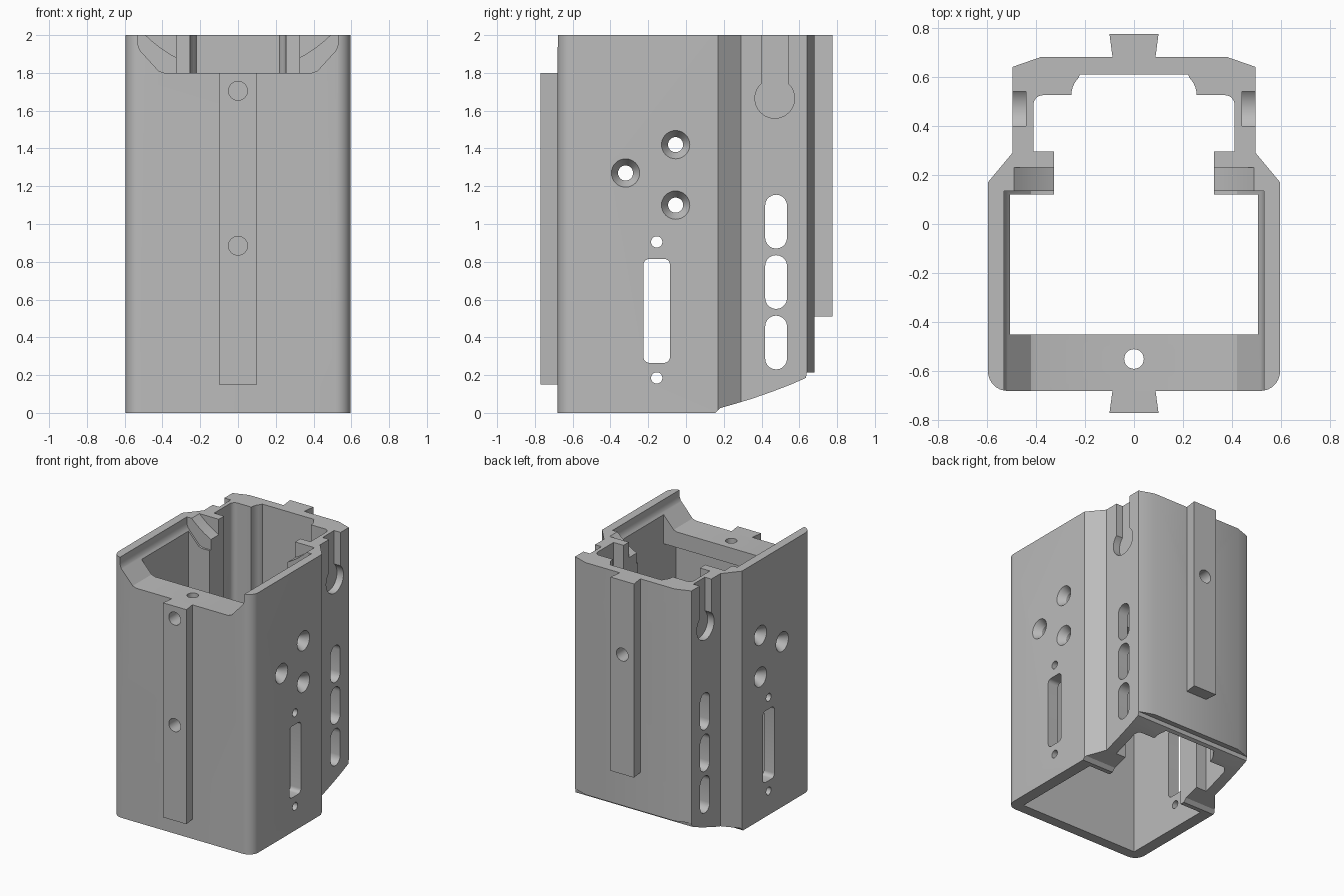
import bpy, bmesh
from math import sin, cos, radians

old = bpy.data.objects.get("Cube")
if old:
    bpy.data.objects.remove(old, do_unlink=True)

grey = bpy.data.materials.new("plain grey")
grey.use_nodes = True
COLOR = (0.5, 0.5, 0.5, 1)
grey.diffuse_color = COLOR
grey.node_tree.nodes["Principled BSDF"].inputs["Base Color"].default_value = COLOR


def arc(a, b, r, start, end, n=8):
    angles = [radians(start + (end - start) * i / n) for i in range(n + 1)]
    return [(a + r * cos(t), b + r * sin(t)) for t in angles]


def mirrored(half):
    return half + [(-x, y) for x, y in reversed(half)]


def slot(y, z0, z1, r, n=10):
    return arc(y, z1 - r, r, 0, 180, n) + arc(y, z0 + r, r, 180, 360, n)


def loft(name, loops):
    """Skin a list of matching 3D loops and cap both ends."""
    bm = bmesh.new()
    rings = [[bm.verts.new(p) for p in loop] for loop in loops]
    bm.faces.new(rings[0])
    bm.faces.new(rings[-1])
    n = len(rings[0])
    for a, b in zip(rings, rings[1:]):
        for i in range(n):
            j = (i + 1) % n
            bm.faces.new((a[i], a[j], b[j], b[i]))
    bmesh.ops.recalc_face_normals(bm, faces=bm.faces)
    mesh = bpy.data.meshes.new(name)
    bm.to_mesh(mesh)
    bm.free()
    mesh.materials.append(grey)
    ob = bpy.data.objects.new(name, mesh)
    bpy.context.collection.objects.link(ob)
    return ob


PLACE = {"x": lambda a, b, t: (t, a, b),
         "y": lambda a, b, t: (a, t, b),
         "z": lambda a, b, t: (a, b, t)}


def prism(name, pts, axis, lo, hi):
    return loft(name, [[PLACE[axis](a, b, t) for a, b in pts] for t in (lo, hi)])


def cut(targets, cutter):
    cutter.hide_render = True
    for ob in targets:
        mod = ob.modifiers.new("cut", "BOOLEAN")
        mod.operation = "DIFFERENCE"
        mod.solver = "EXACT"
        mod.object = cutter
        bpy.context.view_layer.objects.active = ob
        bpy.ops.object.modifier_apply(modifier=mod.name)
    bpy.data.objects.remove(cutter, do_unlink=True)


# Outer shell
outline = mirrored(arc(0.515, -0.6, 0.08, -90, 0) + [
    (0.595, 0.17), (0.495, 0.29), (0.495, 0.64), (0.38, 0.68)])
body = prism("housing_body", outline, "z", 0, 2)

# Dovetail rails on front and back
front_rail = prism("front_rail", mirrored([(0.1, -0.77), (0.085, -0.66)]), "z", 0.15, 1.8)
back_rail = prism("back_rail", mirrored([(0.085, 0.66), (0.1, 0.775)]), "z", 0.51, 2)

# Main pocket, leaving a shelf along the top of the front wall
cut([body], prism("pocket_cutter", [
    (-0.6, -0.1), (0.12, -0.1), (0.12, 2.1), (-0.45, 2.1), (-0.45, 1.68), (-0.6, 1.68)],
    "x", -0.505, 0.505))

# Narrower stepped cavity behind the lips
cavity = mirrored([(0.325, 0.08), (0.325, 0.295), (0.41, 0.295)]
                  + arc(0.37, 0.485, 0.04, 0, 90, 6) + [(0.255, 0.525)]
                  + arc(0.155, 0.525, 0.1, 10, 45, 4) + [(0.22, 0.61)])
cut([body], prism("cavity_cutter", cavity, "z", -0.1, 2.1))

# Wide notch across the front top edge
cut([body], prism("notch_cutter", mirrored([
    (0.39, 1.8), (0.42, 1.81), (0.52, 1.92), (0.53, 1.95), (0.53, 2.1)]),
    "y", -0.8, 0.135))

# Curved seat in the lips
cut([body], prism("seat_cutter", arc(0, 2.5, 0.7, 0, 360, 96)[:-1], "y", 0.1, 0.23))

# Swept-up underside at the back
cut([body], prism("underside_cutter", [
    (0.155, -0.1), (0.155, 0), (0.18, 0.025), (0.25, 0.045), (0.35, 0.075),
    (0.45, 0.11), (0.55, 0.148), (0.635, 0.185), (0.64, 0.215), (0.8, 0.215),
    (0.8, -0.1)], "x", -0.8, 0.8))

# Window, screw holes and vent slots through both sides
window = (arc(-0.115, 0.785, 0.03, 0, 90, 5) + arc(-0.195, 0.785, 0.03, 90, 180, 5)
          + arc(-0.195, 0.295, 0.03, 180, 270, 5) + arc(-0.115, 0.295, 0.03, 270, 360, 5))
cut([body], prism("window_cutter", window, "x", -0.8, 0.8))
for z in (0.185, 0.905):
    cut([body], prism("hole_cutter", arc(-0.155, z, 0.03, 0, 360, 24)[:-1], "x", -0.8, 0.8))
for z in (0.23, 0.55, 0.87):
    cut([body], prism("vent_cutter", slot(0.477, z, z + 0.285, 0.058), "x", -0.8, 0.8))

# Countersunk holes
for y, z in ((-0.32, 1.27), (-0.055, 1.42), (-0.055, 1.1)):
    steps = ((-0.7, 0.075), (-0.595, 0.075), (-0.54, 0.04),
             (0.54, 0.04), (0.595, 0.075), (0.7, 0.075))
    cut([body], loft("countersink_cutter", [
        [(x, a, b) for a, b in arc(y, z, r, 0, 360, 32)[:-1]] for x, r in steps]))

# Keyhole grooves on both sides
keyhole = [(0.54, 2.1)] + arc(0.47, 1.665, 0.105, 48, -228, 30) + [(0.4, 2.1)]
for side in (-1, 1):
    cut([body], prism("keyhole_cutter", keyhole, "x", side * 0.44, side * 0.7))

# Blind screw holes in the rails, and the vertical hole in the shelf
for z in (0.885, 1.705):
    cut([body, front_rail], prism("screw_cutter", arc(0, z, 0.05, 0, 360, 32)[:-1], "y", -0.9, -0.63))
cut([body, back_rail], prism("screw_cutter", arc(0, 1.43, 0.05, 0, 360, 32)[:-1], "y", 0.64, 0.9))
cut([body], prism("shelf_cutter", arc(0, -0.55, 0.04, 0, 360, 32)[:-1], "z", 1.62, 2.1))

# Smooth the rounded surfaces and keep the edges sharp
bpy.ops.object.select_all(action="DESELECT")
for ob in (body, front_rail, back_rail):
    ob.select_set(True)
    bpy.context.view_layer.objects.active = ob
bpy.ops.object.shade_smooth_by_angle(angle=radians(25))
